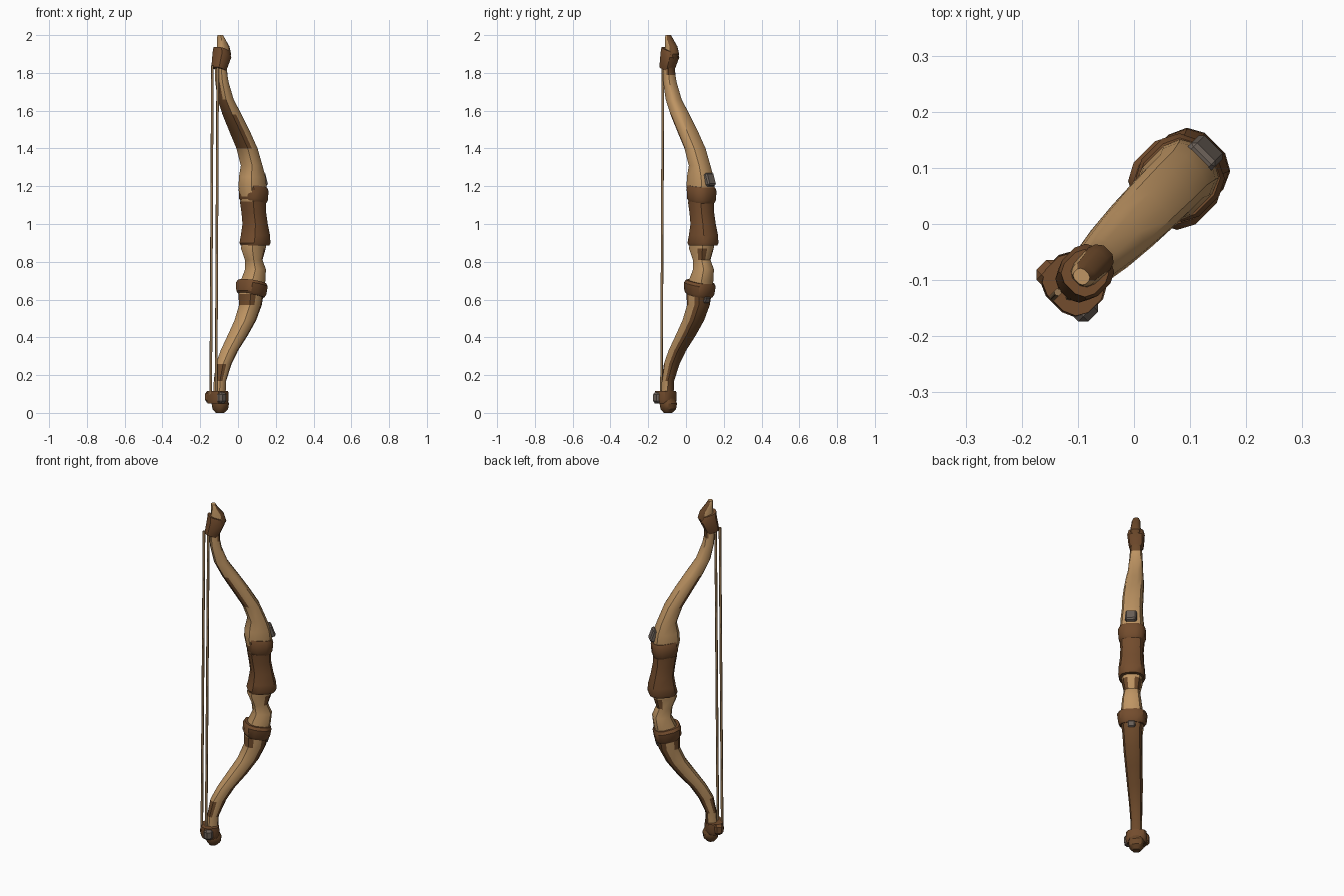
import bpy, bmesh, math
from mathutils import Matrix, Vector

if "Cube" in bpy.data.objects:
    bpy.data.objects.remove(bpy.data.objects["Cube"], do_unlink=True)

# The bow is drawn in its own plane (x = string to back), then turned onto the diagonal
TURN = Matrix.Rotation(math.radians(45), 4, "Z")


def material(name, *rgb):
    mat = bpy.data.materials.new(name)
    mat.use_nodes = True
    colour = (*rgb, 1)
    mat.diffuse_color = colour
    node = mat.node_tree.nodes["Principled BSDF"]
    node.inputs["Base Color"].default_value = colour
    node.inputs["Roughness"].default_value = 0.9
    return mat


WOOD = material("tan wood", 0.52, 0.3, 0.125)
STAIN = material("dark stained wood", 0.15, 0.066, 0.023)
LEATHER = material("brown leather", 0.17, 0.072, 0.026)
CORD = material("string cord", 0.31, 0.19, 0.09)
GREY = material("grey stone", 0.15, 0.12, 0.1)


def finish(name, bm, mats, angle=35):
    bmesh.ops.recalc_face_normals(bm, faces=bm.faces)
    mesh = bpy.data.meshes.new(name)
    bm.to_mesh(mesh)
    bm.free()
    mesh.transform(TURN)
    for mat in mats:
        mesh.materials.append(mat)
    obj = bpy.data.objects.new(name, mesh)
    bpy.context.collection.objects.link(obj)
    bpy.ops.object.select_all(action="DESELECT")
    obj.select_set(True)
    bpy.context.view_layer.objects.active = obj
    bpy.ops.object.shade_smooth_by_angle(angle=math.radians(angle))
    return obj


def squash(value, power):
    return math.copysign(abs(value) ** power, value)


def loft(name, rows, mats, sides=12, tilt=0.0, stained=None):
    """Rows hold height, string-side edge, back edge and width of each section."""
    bm = bmesh.new()
    rings = []
    for z, near, far, width in rows:
        mid, half = (near + far) / 2, (far - near) / 2
        ring = []
        for i in range(sides):
            a = math.tau * (i + 0.5) / sides
            x = half * squash(math.cos(a), 0.75)
            y = width / 2 * squash(math.sin(a), 0.75)
            ring.append(bm.verts.new((mid + x, y, z - tilt * x)))
        rings.append(ring)
    for low, high in zip(rings, rings[1:]):
        for i in range(sides):
            j = (i + 1) % sides
            bm.faces.new((low[i], low[j], high[j], high[i]))
    bm.faces.new(rings[0])
    bm.faces.new(rings[-1])
    bmesh.ops.recalc_face_normals(bm, faces=bm.faces)
    if stained:
        for face in bm.faces:
            height = face.calc_center_median().z
            face.material_index = int(stained(height, face.normal))
    return finish(name, bm, mats)


def wrap(name, rows, tilt=0.0):
    return loft(name, rows, [LEATHER], tilt=tilt)


def block(name, centre, size, mat, lean=0.0):
    bm = bmesh.new()
    bmesh.ops.create_cube(bm, size=1)
    bmesh.ops.scale(bm, vec=size, verts=bm.verts)
    bmesh.ops.bevel(bm, geom=bm.edges[:], offset=min(size) * 0.25, segments=1, affect="EDGES")
    bmesh.ops.rotate(bm, matrix=Matrix.Rotation(lean, 3, "Y"), verts=bm.verts)
    bmesh.ops.translate(bm, vec=centre, verts=bm.verts)
    return finish(name, bm, [mat])


def strand(name, start, end, radius):
    start, end = Vector(start), Vector(end)
    axis = end - start
    bm = bmesh.new()
    bmesh.ops.create_cone(bm, cap_ends=True, segments=6, radius1=radius,
                          radius2=radius, depth=axis.length)
    spin = axis.to_track_quat("Z", "Y").to_matrix().to_4x4()
    bm.transform(Matrix.Translation((start + end) / 2) @ spin)
    return finish(name, bm, [CORD], angle=70)


def lower_stain(z, n):
    if z < 0.1:                      # foot
        return True
    if z > 0.66:                     # carved neck under the grip
        return n.x > 0 and n.z < -0.2 and abs(n.y) > 0.3
    if n.x < -0.3:                   # string side, under the band and above the foot
        return z > 0.58 or 0.17 < z < 0.27
    return n.z < -0.15 or n.x > 0.6


def upper_stain(z, n):
    if z > 1.77:                     # back of the tip
        return n.x > 0.3
    return z > 1.36 and n.x < 0 and n.z < -0.2


# Wooden limbs
lower_rows = [
    (0, -.155, -.115, .04), (.02, -.17, -.095, .075), (.05, -.175, -.09, .085),
    (.09, -.17, -.11, .06), (.12, -.167, -.108, .06), (.17, -.165, -.105, .06),
    (.26, -.148, -.065, .07), (.33, -.11, -.02, .08), (.41, -.055, .05, .09),
    (.49, 0, .11, .1), (.57, .035, .15, .105), (.63, .035, .16, .12),
    (.7, .05, .175, .115), (.76, .08, .182, .1), (.81, .075, .16, .085),
    (.87, .05, .18, .11), (.92, .06, .185, .11),
]
upper_rows = [
    (1.08, .06, .17, .11), (1.2, .035, .182, .125), (1.25, .038, .175, .12),
    (1.31, .052, .152, .11), (1.4, .02, .115, .11), (1.49, -.035, .06, .105),
    (1.58, -.09, 0, .095), (1.66, -.13, -.055, .08), (1.75, -.15, -.09, .07),
    (1.79, -.153, -.098, .065), (1.83, -.155, -.1, .06), (1.9, -.155, -.064, .06),
    (1.94, -.145, -.076, .05), (1.98, -.145, -.11, .045), (2, -.145, -.12, .03),
]
loft("lower_limb", lower_rows, [WOOD, STAIN], stained=lower_stain)
loft("upper_limb", upper_rows, [WOOD, STAIN], stained=upper_stain)

# Leather grip and bands
wrap("grip", [
    (.885, .055, .2, .13), (.9, .048, .206, .142), (.94, .058, .203, .138),
    (1, .068, .188, .125), (1.06, .06, .177, .122), (1.12, .05, .175, .13),
])
wrap("upper_band", [
    (1.115, .055, .175, .128), (1.13, .046, .184, .142),
    (1.18, .046, .188, .148), (1.2, .045, .182, .132),
], tilt=0.12)
wrap("lower_band", [
    (.62, .04, .16, .13), (.635, .028, .17, .148),
    (.68, .03, .178, .16), (.695, .038, .174, .14),
], tilt=0.2)

# Leather bindings at both tips
wrap("upper_tip_binding", [
    (1.82, -.178, -.11, .07), (1.84, -.175, -.1, .08),
    (1.895, -.165, -.075, .092), (1.925, -.163, -.085, .078),
], tilt=0.35)
wrap("lower_tip_binding", [
    (.05, -.198, -.11, .1), (.07, -.203, -.102, .115), (.115, -.2, -.105, .11),
])

# Grey wedges on the back of the bow
block("upper_wedge", (.177, 0, 1.235), (.03, .06, .07), GREY, lean=-0.35)
block("lower_wedge", (.152, 0, .6), (.022, .04, .035), GREY, lean=0.3)

# String nock: one grey end and one leather end
block("nock_grey_end", (-.168, -.04, .08), (.05, .05, .06), GREY)
block("nock_leather_end", (-.168, .04, .085), (.05, .05, .06), LEATHER)

# Doubled string
for side, label in ((-1, "outer"), (1, "inner")):
    shift = side * 0.01
    strand(label + "_string", (-.184 + shift, -shift, .08),
           (-.172 + shift, -shift, 1.84), 0.007)
